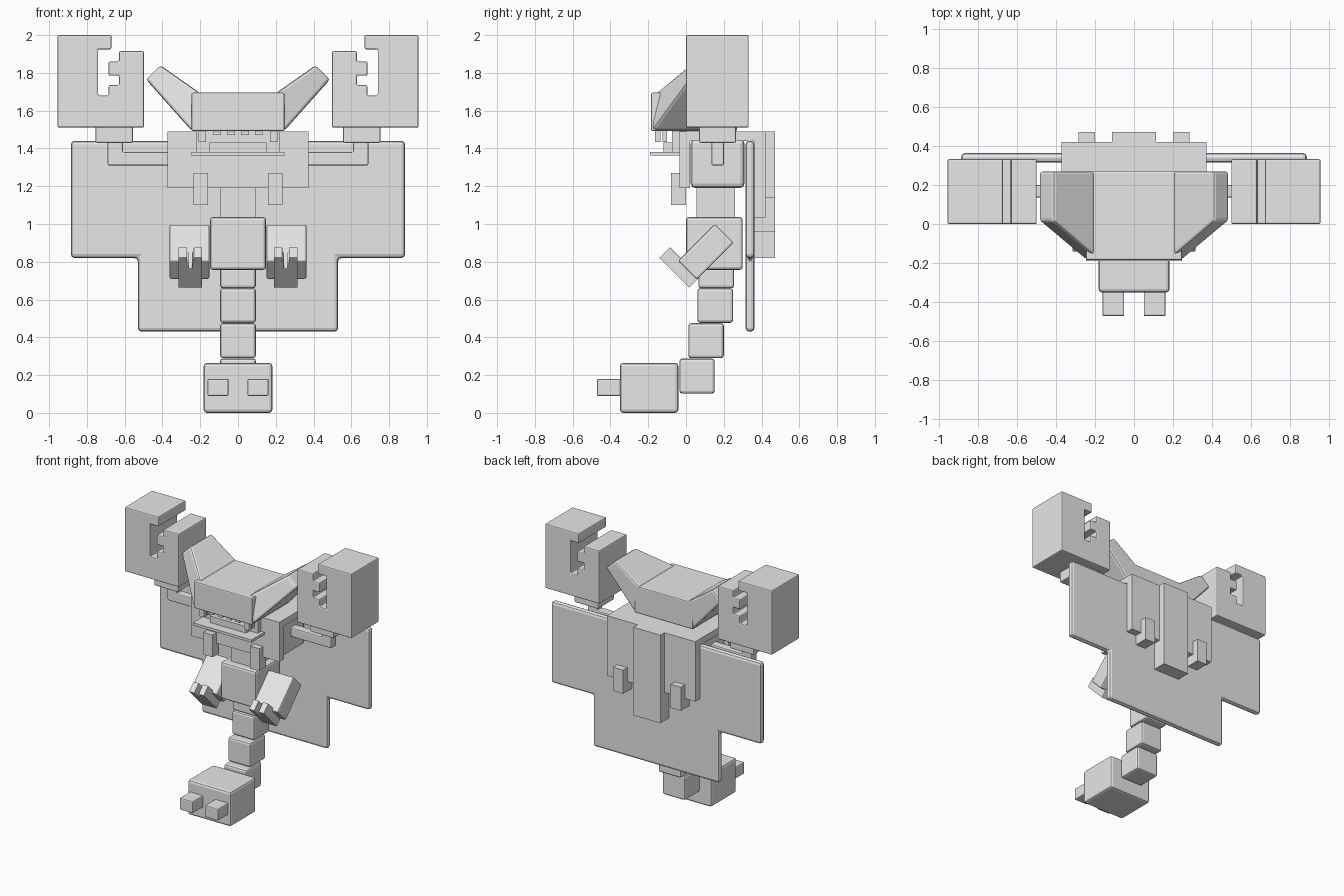
import bpy, bmesh, math
from mathutils import Matrix, Vector

grey = bpy.data.materials.new("plain grey")
grey.diffuse_color = (0.8, 0.8, 0.8, 1)


def finish(name, bm, bevel):
    bmesh.ops.recalc_face_normals(bm, faces=bm.faces)
    me = bpy.data.meshes.new(name)
    bm.to_mesh(me)
    bm.free()
    me.materials.append(grey)
    ob = bpy.data.objects.new(name, me)
    bpy.context.collection.objects.link(ob)
    if bevel:
        m = ob.modifiers.new("edge", 'BEVEL')
        m.width = bevel
        m.segments = 2
        m.limit_method = 'ANGLE'
        m.angle_limit = math.radians(30)
    return ob


def loft(name, loop_a, loop_b, bevel=0.0):
    """Solid between two matching loops of 3D points."""
    bm = bmesh.new()
    a = [bm.verts.new(p) for p in loop_a]
    b = [bm.verts.new(p) for p in loop_b]
    bm.faces.new(a)
    bm.faces.new(b[::-1])
    for i in range(len(a)):
        j = (i + 1) % len(a)
        bm.faces.new((a[i], b[i], b[j], a[j]))
    return finish(name, bm, bevel)


def prism(name, pts, y0, y1, bevel=0.0, mat=Matrix()):
    """Front (x, z) outline pushed from y0 to y1."""
    return loft(name, [mat @ Vector((x, y0, z)) for x, z in pts],
                [mat @ Vector((x, y1, z)) for x, z in pts], bevel)


def box(name, x0, x1, y0, y1, z0, z1, bevel=0.0, mat=Matrix()):
    return prism(name, [(x0, z0), (x1, z0), (x1, z1), (x0, z1)], y0, y1, bevel, mat)


# Hanging cape with a stepped outline
half = [(0.53, 0.43), (0.53, 0.82), (0.885, 0.82), (0.885, 1.44)]
prism("cape", half + [(-x, z) for x, z in half[::-1]], 0.315, 0.363, 0.02)

# Torso and the jacket draped over it
box("torso", -0.35, 0.35, 0.025, 0.31, 1.19, 1.45, 0.025)
box("jacket_top", -0.372, 0.372, -0.035, 0.42, 1.44, 1.49)
box("jacket_front", -0.372, 0.372, -0.035, 0.02, 1.19, 1.49)
box("jacket_back", -0.372, 0.372, 0.363, 0.42, 1.035, 1.49)
box("back_strip", -0.113, 0.113, 0.363, 0.47, 0.82, 1.49)

# Spine, pelvis and tail-like leg
box("spine", -0.096, 0.096, 0.055, 0.26, 1.02, 1.2)
box("pelvis", -0.148, 0.148, 0.0, 0.3, 0.757, 1.037, 0.015)
for i, (y0, y1, z0, z1) in enumerate([(0.065, 0.255, 0.66, 0.77), (0.06, 0.25, 0.477, 0.66),
                                      (0.012, 0.2, 0.29, 0.475), (-0.035, 0.152, 0.102, 0.288)]):
    box(f"leg_segment_{i + 1}", -0.095, 0.095, y0, y1, z0, z1, 0.015)
box("foot", -0.182, 0.182, -0.35, -0.04, 0.0, 0.265, 0.018)

# Head block
box("head", -0.246, 0.246, -0.185, 0.27, 1.492, 1.695, 0.008)

# Mouth: lower jaw, inner wall, lower tooth bar
box("lower_jaw", -0.246, 0.246, -0.19, 0.0, 1.362, 1.382)
box("mouth_wall", -0.22, 0.22, -0.075, 0.0, 1.375, 1.495)
box("lower_teeth", -0.152, 0.152, -0.12, -0.07, 1.38, 1.432)

# Fist outline with jagged slot (right side; x is mirrored)
fist = [(0.955, 1.51), (0.955, 2.0), (0.67, 2.0), (0.67, 1.925), (0.74, 1.925), (0.74, 1.68),
        (0.685, 1.68), (0.685, 1.735), (0.63, 1.735), (0.63, 1.785), (0.685, 1.785),
        (0.685, 1.86), (0.63, 1.86), (0.63, 1.915), (0.498, 1.915), (0.498, 1.51)]
elbow = [(0.3, 1.31), (0.69, 1.31), (0.69, 1.45), (0.61, 1.45), (0.61, 1.38), (0.3, 1.38)]
claw = [(0.19, -0.112), (0.315, -0.112), (0.315, 0.112), (0.27, 0.112), (0.27, 0.075),
        (0.262, 0.075), (0.262, 0.03), (0.243, 0.03), (0.243, 0.075), (0.235, 0.075),
        (0.235, 0.112), (0.19, 0.112)]
tilt = Matrix.Rotation(math.radians(45), 4, 'X')

for s, side in ((1, "right"), (-1, "left")):
    flip = Matrix.Diagonal((s, 1, 1, 1))
    # Raised arm
    prism(f"fist_{side}", fist, 0.0, 0.332, 0.008, flip)
    box(f"wrist_{side}", 0.555, 0.755, 0.07, 0.265, 1.43, 1.52, 0.008, flip)
    prism(f"arm_{side}", elbow, 0.135, 0.2, 0.008, flip)
    # Swept horn growing out of the head side
    inner = [(0.246, -0.183, 1.494), (0.2, -0.165, 1.693), (0.2, 0.27, 1.693), (0.246, 0.27, 1.494)]
    outer = [(0.487, 0.015, 1.765), (0.41, 0.015, 1.84), (0.41, 0.27, 1.84), (0.487, 0.27, 1.765)]
    loft(f"horn_{side}", [flip @ Vector(p) for p in inner],
         [flip @ Vector(p) for p in outer], 0.015)
    # Small tilted lower arm and claw
    box(f"small_arm_{side}", 0.15, 0.363, -0.138, 0.138, -0.07, 0.07, 0.01,
        flip @ Matrix.Translation((0, 0.105, 0.853)) @ tilt)
    prism(f"claw_{side}", claw, -0.039, 0.039, 0.003,
          flip @ Matrix.Translation((0, -0.034, 0.77)) @ tilt)
    # Jacket tabs, front and back
    box(f"front_tab_{side}", 0.158, 0.236, -0.08, 0.0, 1.1, 1.27, 0, flip)
    box(f"back_tab_upper_{side}", 0.2, 0.285, 0.41, 0.47, 0.96, 1.14, 0, flip)
    box(f"back_tab_lower_{side}", 0.2, 0.285, 0.363, 0.42, 0.96, 1.04, 0, flip)
    # Toes
    box(f"toe_{side}", 0.05, 0.162, -0.472, -0.34, 0.09, 0.18, 0.008, flip)
    # Upper teeth, long at the corners
    for i, (x, d) in enumerate([(0.19, 0.062), (0.11, 0.025), (0.037, 0.025)]):
        box(f"tooth_{side}_{i + 1}", x - 0.02, x + 0.02, -0.165, -0.135, 1.495 - d, 1.5, 0, flip)
    box(f"side_tooth_{side}", 0.17, 0.21, -0.125, -0.1, 1.433, 1.5, 0, flip)
